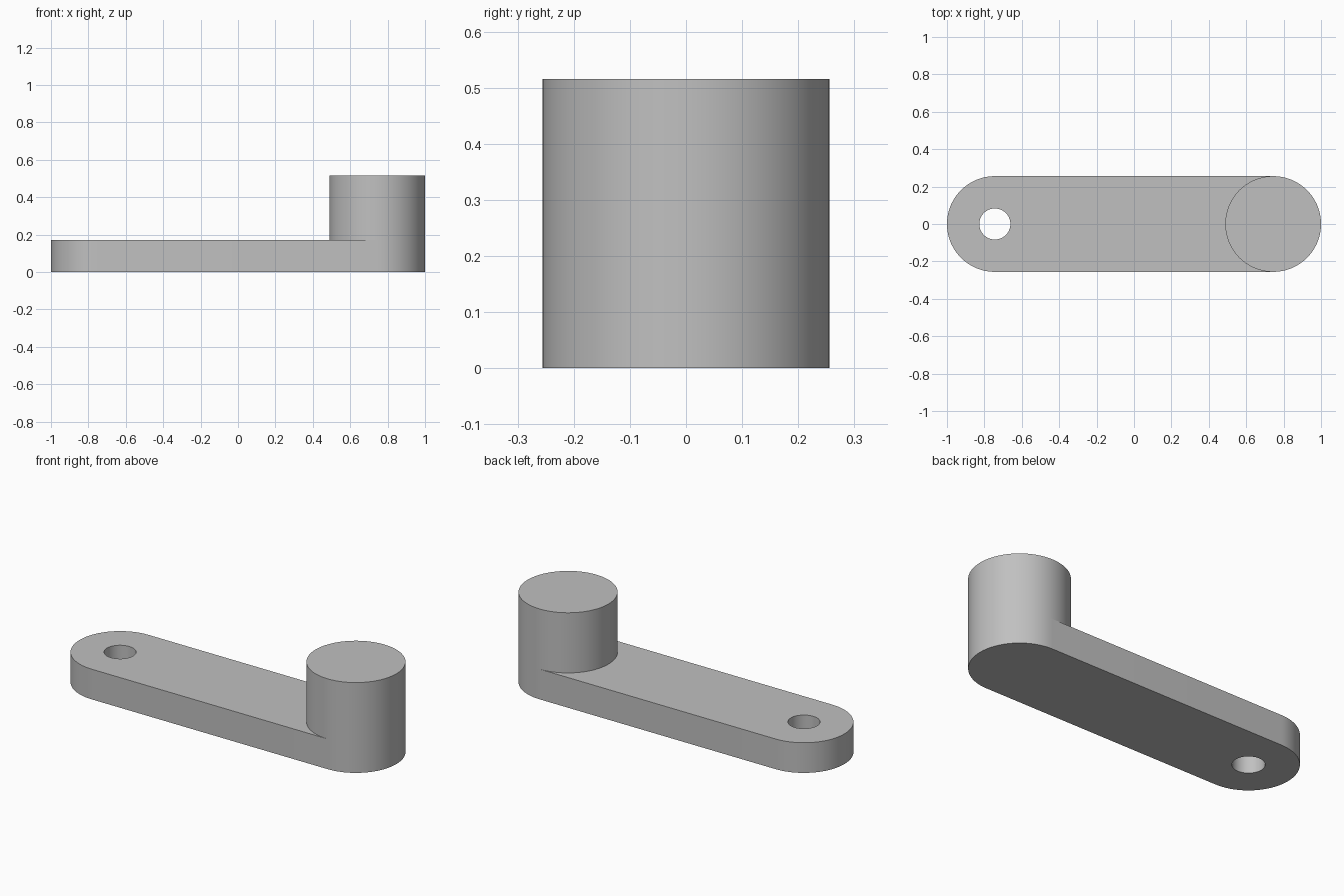
import bpy
import bmesh
import math

if "Cube" in bpy.data.objects:
    bpy.data.objects.remove(bpy.data.objects["Cube"])

RADIUS = 0.256        # rounded ends and peg
END = 1 - RADIUS      # distance of end centres from the middle
HOLE = 0.083
ARM_TOP = 0.172
PEG_TOP = 0.515
HALF = 36             # segments in a half circle

grey = bpy.data.materials.new("grey")
grey.use_nodes = True
grey.diffuse_color = (0.53, 0.53, 0.53, 1)
grey.node_tree.nodes["Principled BSDF"].inputs["Base Color"].default_value = grey.diffuse_color

bm = bmesh.new()


def arc(cx, radius, start, steps):
    """Flat arc of vertices, counter-clockwise from the start angle."""
    angles = [start + math.pi * i / HALF for i in range(steps)]
    return [bm.verts.new((cx + radius * math.cos(a), radius * math.sin(a), 0))
            for a in angles]


def loop_edges(verts):
    return [bm.edges.get(p) or bm.edges.new(p)
            for p in zip(verts, verts[1:] + verts[:1])]


def raise_faces(faces, height, keep):
    """Extrude a flat region upward and return its raised faces."""
    out = bmesh.ops.extrude_face_region(bm, geom=faces, use_keep_orig=keep)["geom"]
    moved = [g for g in out if isinstance(g, bmesh.types.BMVert)]
    bmesh.ops.translate(bm, verts=moved, vec=(0, 0, height))
    return [g for g in out if isinstance(g, bmesh.types.BMFace)]


# Footprint: peg disc, and the arm around it with a bolt hole
disc = arc(END, RADIUS, math.pi / 2, 2 * HALF)
inner = disc[:HALF + 1]
far_end = arc(-END, RADIUS, math.pi / 2, HALF + 1)
hole = arc(-END, HOLE, 0, 2 * HALF)
bm.faces.new(disc)
outline = loop_edges(far_end + inner[::-1])
bmesh.ops.triangle_fill(bm, edges=outline + loop_edges(hole),
                        use_beauty=True, normal=(0, 0, 1))

# Arm thickness, then the peg rising from its end
top = raise_faces(bm.faces[:], ARM_TOP, True)
peg = [f for f in top if len(f.verts) == 2 * HALF]
raise_faces(peg, PEG_TOP - ARM_TOP, False)

bmesh.ops.recalc_face_normals(bm, faces=bm.faces[:])
mesh = bpy.data.meshes.new("crank_arm")
bm.to_mesh(mesh)
bm.free()
mesh.materials.append(grey)

crank = bpy.data.objects.new("crank_arm", mesh)
bpy.context.collection.objects.link(crank)
bpy.ops.object.select_all(action="DESELECT")
crank.select_set(True)
bpy.context.view_layer.objects.active = crank
bpy.ops.object.shade_smooth_by_angle(angle=math.radians(30))
